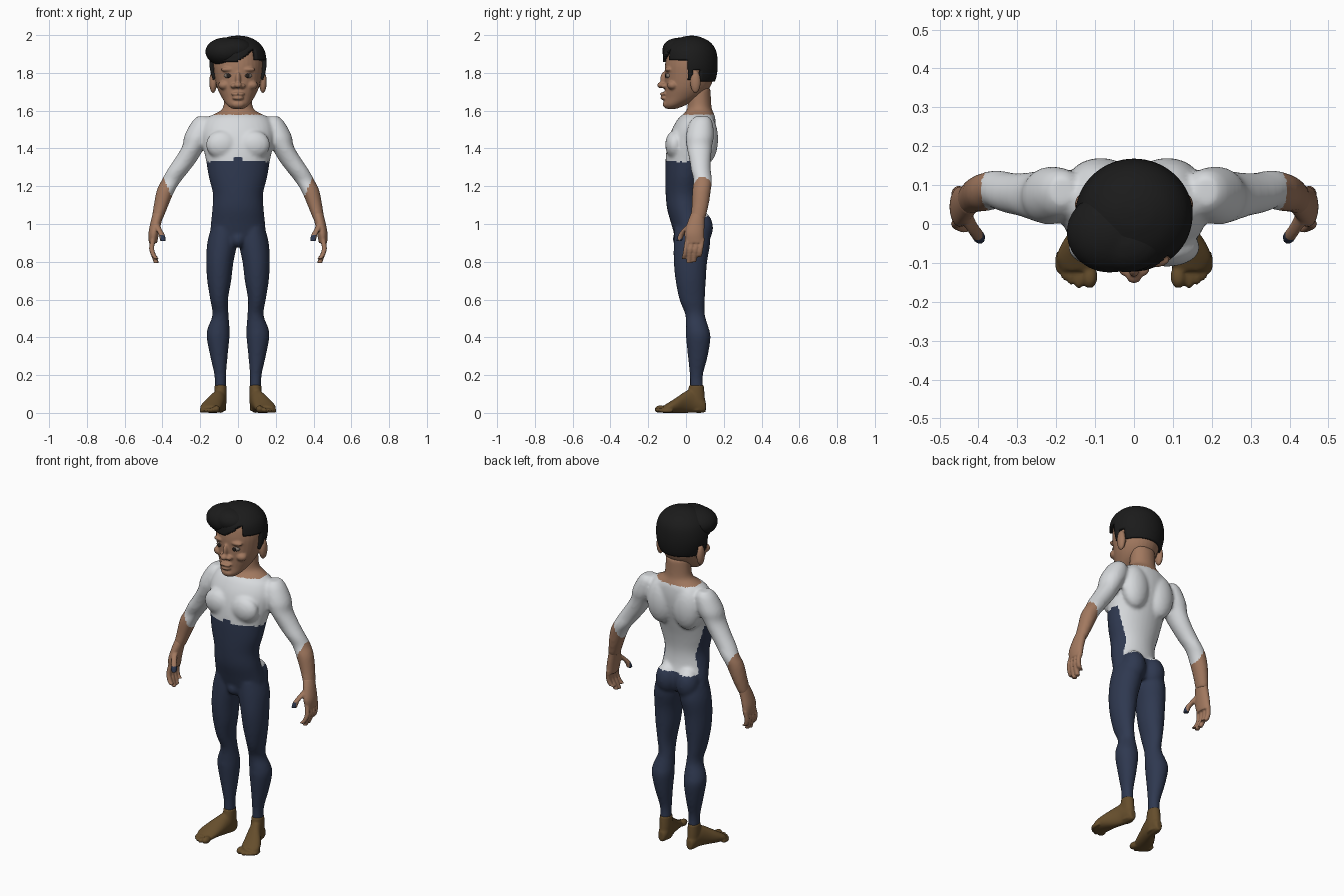
import bpy, bmesh, math
from mathutils import Vector, Matrix

cube = bpy.data.objects.get("Cube")
if cube:
    bpy.data.objects.remove(cube)


def material(name, *rgb):
    mat = bpy.data.materials.new(name)
    mat.use_nodes = True
    mat.diffuse_color = (*rgb, 1)
    mat.node_tree.nodes["Principled BSDF"].inputs["Base Color"].default_value = (*rgb, 1)
    return mat


SKIN = material("brown_skin", .36, .19, .115)
WHITE = material("white_shirt", .68, .7, .72)
NAVY = material("navy_suit", .028, .04, .08)
BROWN = material("brown_feet", .13, .075, .025)
HAIR = material("black_hair", .011, .011, .011)
EYE = material("eye_grey", .22, .18, .15)
PUPIL = material("pupil_dark", .02, .015, .012)


def catmull(a, b, c, d, t):
    return [.5 * (2 * q + (r - p) * t + (2 * p - 5 * q + 4 * r - s) * t * t
                  + (3 * q - p - 3 * r + s) * t ** 3) for p, q, r, s in zip(a, b, c, d)]


def loft(bm, rows, side=1, axis="z", sides=32, steps=4):
    """Smooth tube through elliptical rings given as (level, a0, a1, b0, b1)."""
    rows = [rows[0]] + list(rows) + [rows[-1]]
    path = [catmull(*rows[i:i + 4], k / steps)
            for i in range(len(rows) - 3) for k in range(steps)] + [rows[-1]]
    rings = []
    for level, a0, a1, b0, b1 in path:
        ring = []
        for k in range(sides):
            ang = math.tau * k / sides
            a = (a0 + a1) / 2 + (a1 - a0) / 2 * math.cos(ang)
            b = (b0 + b1) / 2 + (b1 - b0) / 2 * math.sin(ang)
            ring.append(bm.verts.new((side * a, b, level) if axis == "z" else (side * a, level, b)))
        rings.append(ring)
    for low, high in zip(rings, rings[1:]):
        for k in range(sides):
            j = (k + 1) % sides
            bm.faces.new((low[k], low[j], high[j], high[k]))
    bm.faces.new(rings[0])
    bm.faces.new(rings[-1])


def centred(rows):
    """Expand (level, half width, b0, b1) to rings centred on x = 0."""
    return [(z, -w, w, y0, y1) for z, w, y0, y1 in rows]


def blob(bm, centre, radii, side=1):
    x, y, z = centre
    m = Matrix.Translation((side * x, y, z)) @ Matrix.Diagonal((*radii, 1))
    bmesh.ops.create_uvsphere(bm, u_segments=24, v_segments=16, radius=1, matrix=m)


def finish(name, bm, mats, rule=None, voxel=0, smooth=4):
    """Make an object, optionally melting its parts together, then colour it by rule."""
    bmesh.ops.recalc_face_normals(bm, faces=bm.faces)
    mesh = bpy.data.meshes.new(name)
    bm.to_mesh(mesh)
    bm.free()
    ob = bpy.data.objects.new(name, mesh)
    bpy.context.collection.objects.link(ob)
    if voxel:
        mod = ob.modifiers.new("melt", "REMESH")
        mod.mode = "VOXEL"
        mod.voxel_size = voxel
        soft = ob.modifiers.new("soften", "SMOOTH")
        soft.iterations = smooth
        bpy.context.view_layer.update()
        graph = bpy.context.evaluated_depsgraph_get()
        ob.data = bpy.data.meshes.new_from_object(ob.evaluated_get(graph))
        ob.modifiers.clear()
    ob.data.materials.clear()
    for mat in mats:
        ob.data.materials.append(mat)
    for poly in ob.data.polygons:
        poly.use_smooth = True
        poly.material_index = rule(poly.center) if rule else 0
    return ob


# Body: torso, neck, arms and legs melted together
bm = bmesh.new()
loft(bm, centred([(.92, .15, -.055, .1), (1, .144, -.078, .11), (1.08, .136, -.1, .09),
                  (1.16, .133, -.108, .085), (1.25, .155, -.11, .1), (1.34, .17, -.108, .125),
                  (1.42, .187, -.098, .148), (1.5, .19, -.075, .158), (1.56, .165, -.04, .155),
                  (1.59, .11, -.005, .145), (1.62, .078, .008, .135), (1.72, .072, .012, .13)]))
blob(bm, (0, -.03, .92), (.04, .04, .045))
for s in (1, -1):
    loft(bm, [(.98, .01, .142, -.06, .12), (.9, .004, .163, -.065, .128), (.8, .024, .168, -.065, .112),
              (.7, .036, .163, -.055, .105), (.6, .053, .147, -.035, .1), (.52, .05, .135, -.004, .1),
              (.45, .045, .16, 0, .12), (.4, .045, .166, 0, .13), (.3, .055, .147, .01, .115),
              (.2, .063, .125, .02, .09), (.13, .063, .122, .02, .092)], s)
    loft(bm, [(1.57, .16, .215, .05, .12), (1.54, .13, .245, .02, .14), (1.47, .14, .283, 0, .148),
              (1.41, .175, .296, .003, .138), (1.34, .215, .338, .018, .132), (1.28, .26, .378, .028, .132),
              (1.23, .3, .405, .04, .138), (1.18, .333, .43, .033, .132), (1.1, .368, .446, .03, .12),
              (1.02, .4, .458, .022, .1)], s)
    blob(bm, (.066, .075, .98), (.066, .068, .09), s)
    blob(bm, (.085, -.06, 1.42), (.085, .05, .075), s)
    blob(bm, (.085, .11, 1.45), (.085, .06, .13), s)


def suit(c):
    x = abs(c.x)
    if x > .2 and c.z < 1.13 + 2.4 * (x - .345) or c.z > 1.578 and x < .13:
        return 0
    spike = abs(c.x) < .02 and c.y < 0 and c.z < 1.355
    white = c.z > 1.33 and not spike or c.z > 1.04 and c.y > .05
    return 1 if white or x > .2 else 2


finish("body", bm, [SKIN, WHITE, NAVY], suit, .0095, 5)

# Hands with four fingers and a thumb, feet with five toes
for s, label in ((1, "left"), (-1, "right")):
    bm = bmesh.new()
    loft(bm, [(1.06, .392, .45, .028, .102), (1.01, .405, .463, .008, .098), (.95, .418, .474, -.008, .097),
              (.9, .428, .472, 0, .096)], s)
    for i, tip in enumerate((.815, .793, .798, .825)):
        y, r = .008 + .026 * i, .0135
        spots = [(.92, .45, y), (.87, .457, y - .008), (.835, .447, y - .014), (tip, .432, y - .019)]
        loft(bm, [(z, x - r, x + r, v - r, v + r) for z, x, v in spots], s, sides=16)
    r = .016
    loft(bm, [(z, x - r, x + r, y - r, y + r) for z, x, y in
              ((1, .432, .025), (.97, .418, -.005), (.94, .403, -.027), (.91, .397, -.036))], s, sides=16)
    finish(label + "_hand", bm, [SKIN, NAVY],
           lambda c: int(c.y < -.022 and abs(c.x) < .412 and c.z < .94), .005, 3)

    bm = bmesh.new()
    loft(bm, [(.148, .061, .124, .017, .094), (.08, .06, .125, .005, .1), (.01, .065, .12, .01, .104)], s)
    loft(bm, [(.105, .075, .11, .005, .06), (.085, .065, .12, 0, .09), (.04, .062, .132, 0, .125),
              (0, .068, .152, 0, .115), (-.05, .08, .186, 0, .082), (-.09, .09, .2, 0, .056),
              (-.12, .1, .188, 0, .038)], s, "y")
    for x, y, r in ((.114, -.135, .02), (.142, -.137, .014), (.162, -.127, .013),
                    (.179, -.114, .012), (.193, -.098, .011)):
        blob(bm, (x, y, r), (r, .031, r), s)
    finish(label + "_foot", bm, [BROWN], None, .006, 3)

# Head with brow, nose, lips, chin and ears
bm = bmesh.new()
loft(bm, centred([(1.61, .03, -.105, -.05), (1.63, .058, -.117, 0), (1.67, .086, -.113, .08),
                  (1.72, .11, -.112, .125), (1.78, .124, -.112, .147), (1.85, .13, -.11, .153),
                  (1.92, .117, -.09, .14), (1.965, .08, -.04, .1), (1.98, .03, 0, .05)]))
blob(bm, (0, -.115, 1.768), (.014, .022, .038))
blob(bm, (0, -.13, 1.735), (.021, .023, .017))
blob(bm, (0, -.117, 1.688), (.036, .021, .011))
blob(bm, (0, -.115, 1.667), (.031, .021, .011))
blob(bm, (0, -.1, 1.634), (.036, .023, .022))
for s in (1, -1):
    blob(bm, (.023, -.116, 1.731), (.017, .018, .013), s)
    blob(bm, (.052, -.092, 1.818), (.04, .02, .013), s)
    blob(bm, (.07, -.07, 1.735), (.035, .03, .025), s)
    blob(bm, (.132, .05, 1.752), (.02, .028, .06), s)
finish("head", bm, [SKIN], None, .0055, 3)

# Eyes
for s, label in ((1, "left"), (-1, "right")):
    bm = bmesh.new()
    blob(bm, (.051, -.09, 1.785), (.023, .019, .014), s)
    finish(label + "_eye", bm, [EYE])
    bm = bmesh.new()
    blob(bm, (.05, -.107, 1.785), (.011, .004, .011), s)
    finish(label + "_pupil", bm, [PUPIL])

# Hair: a cap cut along the hairline, plus a swept fringe
bm = bmesh.new()
loft(bm, centred([(1.72, .113, -.1, .138), (1.78, .139, -.115, .161), (1.85, .151, -.122, .168),
                  (1.92, .14, -.115, .158), (1.965, .104, -.075, .125), (1.99, .055, -.02, .075),
                  (1.997, .01, .02, .04)]), sides=64, steps=8)


def hairline(c):
    if c.y < .01:
        return 1.86 + .8 * max(0, c.x) if c.x < .09 else 1.87
    if c.y < .035:
        return 1.765
    return 1.81 if c.y < .075 else 1.755


bare = [f for f in bm.faces if f.calc_center_median().z < hairline(f.calc_center_median())]
bmesh.ops.delete(bm, geom=bare, context="FACES")
cap = finish("hair_cap", bm, [HAIR])
shell = cap.modifiers.new("thickness", "SOLIDIFY")
shell.thickness = .02
shell.offset = -1
bm = bmesh.new()
blob(bm, (-.062, -.022, 1.912), (.112, .104, .076))
blob(bm, (-.02, -.045, 1.925), (.1, .08, .06))
finish("hair_fringe", bm, [HAIR], None, .008, 4)
